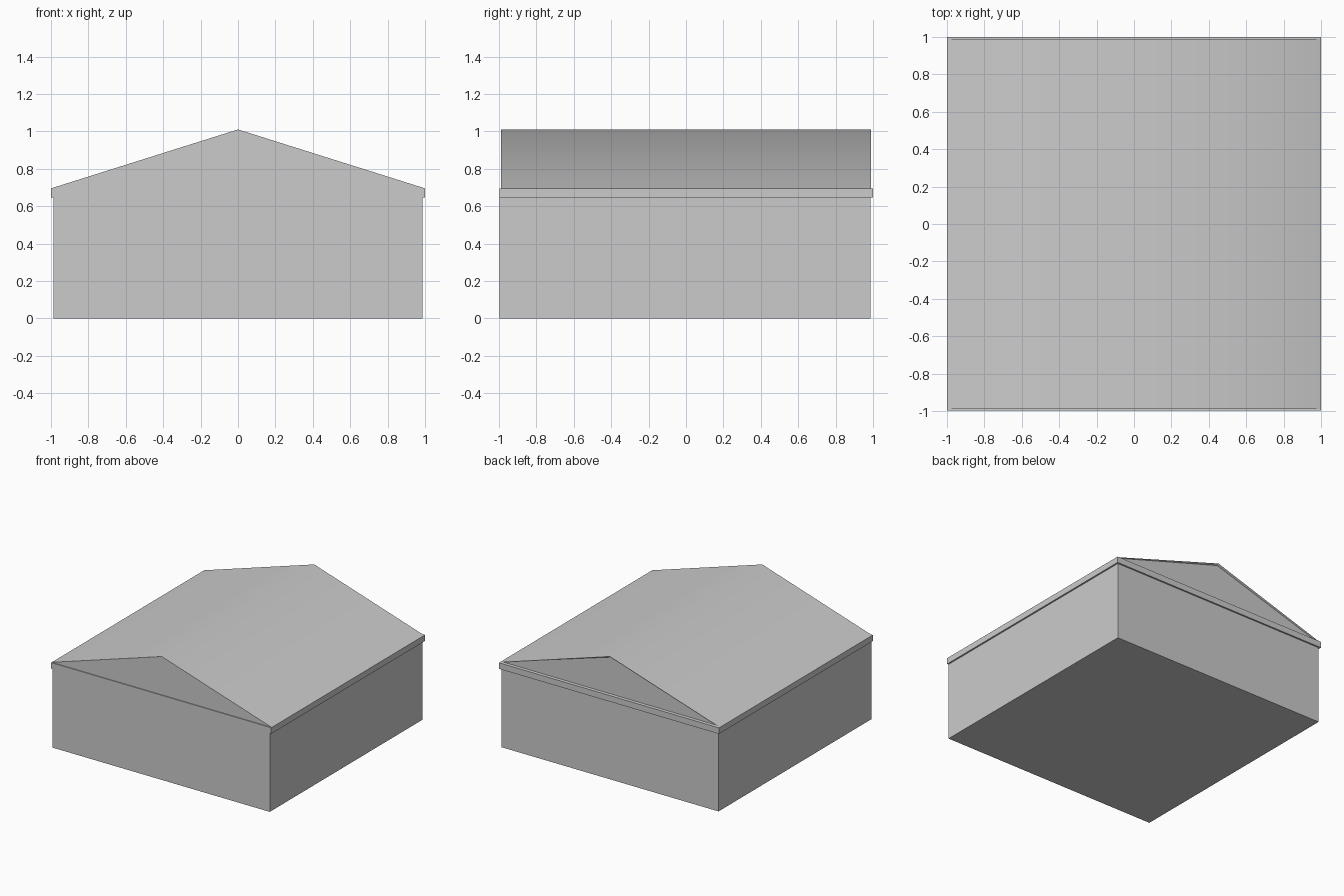
import bpy
import bmesh
from mathutils import Vector

cube = bpy.data.objects.get("Cube")
if cube:
    bpy.data.objects.remove(cube, do_unlink=True)

grey = bpy.data.materials.new("plain_grey")
grey.use_nodes = True
colour = (0.6, 0.6, 0.6, 1)
grey.diffuse_color = colour
grey.node_tree.nodes["Principled BSDF"].inputs["Base Color"].default_value = colour

WALL_X, FRONT, BACK = 0.987, -0.997, 0.987
SOFFIT, EAVE, RIDGE = 0.645, 0.695, 1.01
ROOF_FRONT, ROOF_BACK = -0.99, 0.99


def finish(name, bm):
    bmesh.ops.recalc_face_normals(bm, faces=bm.faces)
    mesh = bpy.data.meshes.new(name)
    bm.to_mesh(mesh)
    bm.free()
    mesh.materials.append(grey)
    obj = bpy.data.objects.new(name, mesh)
    bpy.context.collection.objects.link(obj)
    return obj


def box(name, low, high):
    bm = bmesh.new()
    bmesh.ops.create_cube(bm, size=1)
    low, high = Vector(low), Vector(high)
    for v in bm.verts:
        v.co = (low + high) / 2 + v.co * (high - low)
    return finish(name, bm)


# Main block and the eave trim around it
box("walls", (-WALL_X, FRONT, 0), (WALL_X, BACK, EAVE))
box("eave_trim", (-1, FRONT, SOFFIT), (1, 1, EAVE))

# Gabled roof with a recessed panel in the back gable
bm = bmesh.new()
outline = [(-1, EAVE), (0, RIDGE), (1, EAVE)]
front = [bm.verts.new((x, ROOF_FRONT, z)) for x, z in outline]
back = [bm.verts.new((x, ROOF_BACK, z)) for x, z in outline]
slopes = [bm.faces.new((front[i], front[i + 1], back[i + 1], back[i])) for i in (0, 1)]
bm.faces.new((front[0], front[2], back[2], back[0]))
bm.faces.new(front)
gable = bm.faces.new(back)
bmesh.ops.recalc_face_normals(bm, faces=bm.faces)
bmesh.ops.inset_region(bm, faces=[gable], thickness=0.011)
for v in gable.verts:
    v.co.y -= 0.015

# Soft ridge, crisp gable edges
for face in slopes:
    face.smooth = True
for edge in bm.edges:
    edge.smooth = all(f in slopes for f in edge.link_faces)
finish("roof", bm)
